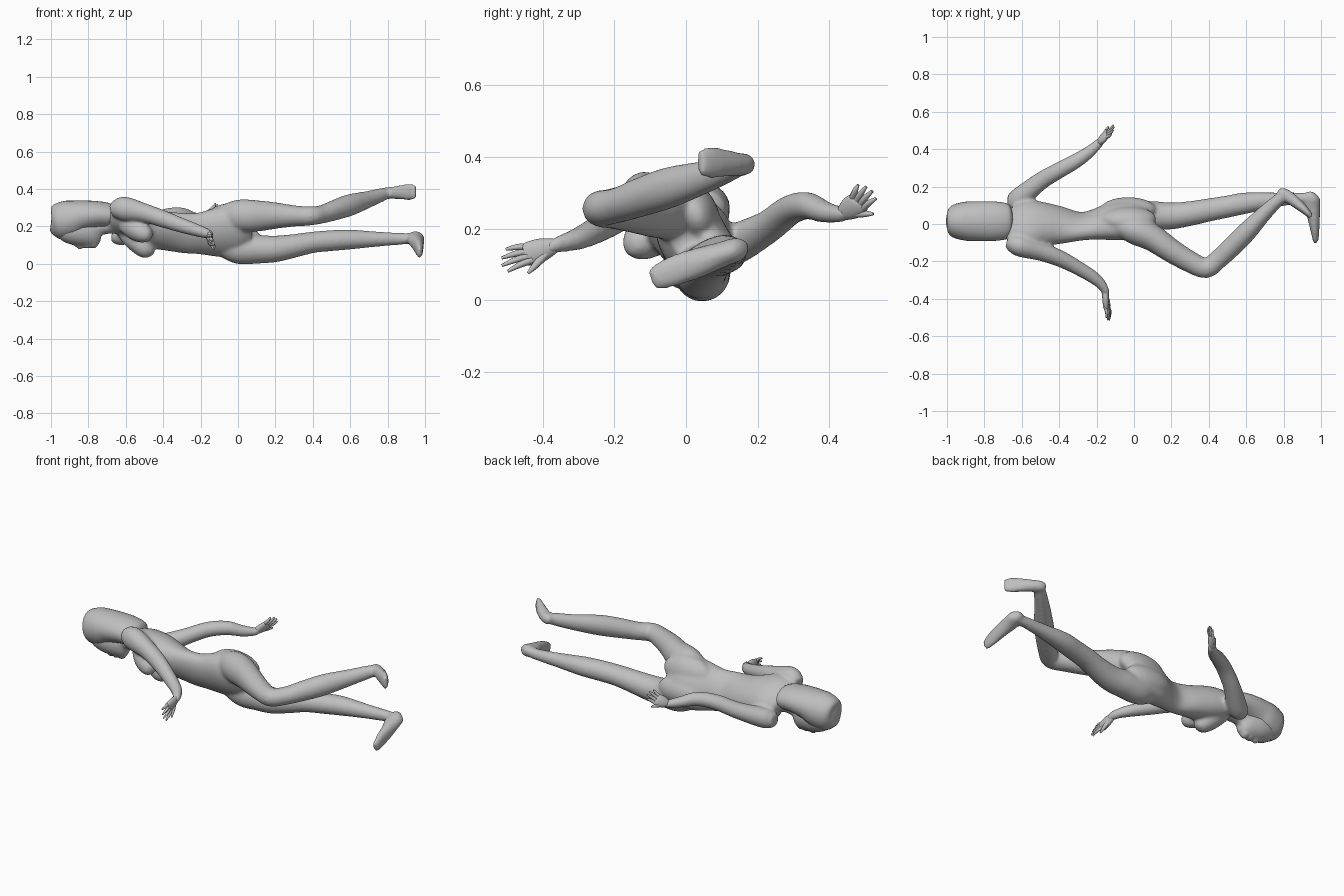
import bpy, bmesh, math
from mathutils import Vector, Matrix

if "Cube" in bpy.data.objects:
    bpy.data.objects.remove(bpy.data.objects["Cube"])

grey = bpy.data.materials.new("plain grey")
grey.use_nodes = True
GREY = (0.52, 0.52, 0.52, 1)
grey.diffuse_color = GREY
grey.node_tree.nodes["Principled BSDF"].inputs["Base Color"].default_value = GREY


def spline(a, b, c, d, t):
    return tuple(0.5 * (2*q + (r-p)*t + (2*p-5*q+4*r-s)*t*t + (3*q-p-3*r+s)*t**3)
                 for p, q, r, s in zip(a, b, c, d))


def loft(bm, keys, roll, sides=24, steps=4):
    """Skin ellipses (x, y, z, half width, half depth) along a smooth path."""
    if not isinstance(roll, (list, tuple)):
        roll = [roll] * len(keys)
    keys = [tuple(k) + (r,) for k, r in zip(keys, roll)]
    path = []
    for i in range(len(keys) - 1):
        quad = [keys[max(0, min(len(keys)-1, i+j))] for j in (-1, 0, 1, 2)]
        path += [spline(*quad, s / steps) for s in range(steps)]
    path.append(keys[-1])
    pts = [Vector(p[:3]) for p in path]
    rings = []
    for i, p in enumerate(path):
        t = (pts[min(i+1, len(pts)-1)] - pts[max(i-1, 0)]).normalized()
        r = math.radians(p[5])
        side = Vector((0, math.cos(r), math.sin(r)))
        side = (side - t * side.dot(t)).normalized()
        up = t.cross(side)
        rings.append([bm.verts.new(pts[i] + side * max(p[3], .002) * math.cos(a)
                                   + up * max(p[4], .002) * math.sin(a))
                      for a in (2 * math.pi * k / sides for k in range(sides))])
    faces = [bm.faces.new((A[k], A[(k+1) % sides], B[(k+1) % sides], B[k]))
             for A, B in zip(rings, rings[1:]) for k in range(sides)]
    faces += [bm.faces.new(rings[0]), bm.faces.new(rings[-1])]
    bmesh.ops.recalc_face_normals(bm, faces=faces)


def ball(bm, loc, size, roll=0):
    m = (Matrix.Translation(loc) @ Matrix.Rotation(math.radians(roll), 4, 'X')
         @ Matrix.Diagonal((*size, 1)))
    bmesh.ops.create_uvsphere(bm, u_segments=24, v_segments=14, radius=1, matrix=m)


def finish(bm, name, voxel=0, smooth=0):
    me = bpy.data.meshes.new(name)
    bm.to_mesh(me)
    bm.free()
    me.materials.append(grey)
    ob = bpy.data.objects.new(name, me)
    bpy.context.collection.objects.link(ob)
    for o in bpy.context.selected_objects:
        o.select_set(False)
    ob.select_set(True)
    bpy.context.view_layer.objects.active = ob
    bpy.ops.object.shade_smooth_by_angle(angle=math.radians(50))
    if voxel:
        mod = ob.modifiers.new("blend", 'REMESH')
        mod.mode, mod.voxel_size, mod.use_smooth_shade = 'VOXEL', voxel, True
        mod = ob.modifiers.new("soften", 'SMOOTH')
        mod.factor, mod.iterations = 0.5, smooth


# Body: torso, limbs and feet blended into one skin
body = bmesh.new()
loft(body, [(-.76, .015, .20, .05, .05), (-.69, .01, .215, .055, .055),
            (-.655, .005, .225, .11, .062), (-.58, 0, .225, .142, .086),
            (-.5, 0, .2, .13, .097), (-.4, -.005, .178, .118, .086),
            (-.29, -.012, .165, .115, .066), (-.21, -.003, .163, .118, .072),
            (-.1, .018, .17, .142, .094), (0, .025, .17, .142, .092),
            (.07, .03, .165, .115, .066)],
     [-30, -30, -30, -30, -34, -47, -65, -65, -62, -62, -62], sides=32)
# chest
loft(body, [(-.6, -.06, .215, .05, .05), (-.55, -.095, .185, .062, .058),
            (-.505, -.128, .163, .054, .052), (-.478, -.15, .152, .034, .034),
            (-.468, -.158, .149, .015, .015)], -30)
loft(body, [(-.6, .03, .17, .05, .05), (-.55, .008, .125, .062, .056),
            (-.5, -.01, .082, .058, .052), (-.472, -.02, .056, .036, .036),
            (-.464, -.024, .046, .015, .015)], 0)
# seat
ball(body, (-.03, .028, .24), (.15, .063, .088), 20)
ball(body, (-.03, .078, .14), (.15, .064, .078), 20)
# right leg, bent at the knee
loft(body, [(-.1, .0, .245, .05, .06), (0, -.03, .257, .077, .086),
            (.1, -.075, .256, .072, .084), (.2, -.143, .258, .064, .071),
            (.3, -.202, .256, .058, .057), (.385, -.236, .256, .054, .051),
            (.45, -.19, .265, .052, .049), (.52, -.125, .288, .054, .055),
            (.6, -.045, .315, .053, .058), (.7, .06, .346, .041, .045),
            (.785, .14, .375, .032, .034), (.81, .16, .383, .024, .024)], 0)
loft(body, [(.77, .178, .378, .016, .014), (.79, .168, .379, .03, .029),
            (.83, .142, .38, .033, .033), (.88, .103, .383, .04, .028),
            (.92, .068, .384, .045, .021), (.948, .038, .384, .038, .014)], 90)
# left leg, straight
loft(body, [(-.1, .045, .11, .06, .06), (0, .045, .081, .078, .081),
            (.1, .045, .078, .077, .077), (.2, .043, .08, .072, .071),
            (.3, .056, .096, .066, .063), (.4, .075, .115, .062, .057),
            (.5, .093, .124, .059, .056), (.6, .112, .13, .057, .053),
            (.75, .128, .132, .041, .04), (.87, .138, .134, .031, .032),
            (.95, .138, .136, .028, .028)], 0)
loft(body, [(.962, .166, .15, .016, .022), (.953, .147, .144, .033, .042),
            (.95, .1, .128, .036, .046), (.96, .04, .107, .042, .035),
            (.966, -.02, .087, .044, .026), (.97, -.065, .07, .04, .019),
            (.97, -.098, .058, .028, .014)], -68)
# arms
loft(body, [(-.675, -.095, .285, .035, .035), (-.615, -.115, .295, .058, .065),
            (-.5, -.147, .272, .05, .051), (-.4, -.183, .24, .045, .046),
            (-.3, -.235, .205, .039, .04), (-.2, -.298, .173, .033, .032),
            (-.155, -.353, .157, .022, .025), (-.152, -.385, .147, .018, .024)], 0)
loft(body, [(-.675, .125, .155, .035, .035), (-.62, .135, .155, .056, .056),
            (-.5, .228, .205, .048, .045), (-.4, .287, .25, .044, .042),
            (-.31, .337, .264, .04, .039), (-.24, .385, .247, .033, .031),
            (-.19, .43, .24, .025, .023), (-.175, .448, .248, .024, .019)], 0)
# face with nose, lips and chin
loft(body, [(-.965, .012, .195, .035, .04), (-.92, .012, .185, .068, .07),
            (-.86, .012, .18, .076, .084), (-.8, .012, .172, .067, .08),
            (-.76, .012, .165, .052, .072), (-.735, .012, .165, .03, .045)], 0)
ball(body, (-.845, .01, .096), (.026, .015, .02))
ball(body, (-.805, .01, .094), (.016, .026, .014))
ball(body, (-.77, .01, .1), (.022, .028, .018))
finish(body, "body", 0.0085, 11)

# Hair: rounded cap, long at the back of the neck
hair = bmesh.new()
loft(hair, [(-1, .015, .22, .03, .035), (-.992, .015, .22, .062, .07),
            (-.965, .015, .225, .088, .095), (-.9, .015, .238, .104, .102),
            (-.84, .015, .254, .106, .086), (-.76, .015, .262, .106, .074),
            (-.7, .015, .258, .1, .068), (-.675, .015, .252, .092, .06),
            (-.662, .015, .248, .075, .045)], 0, sides=32)
finish(hair, "hair")


# Hands: palm, four fanned fingers and a thumb
def hand(name, wrist, knuckle, tip, spread, roll):
    bm = bmesh.new()
    w, k, e, s = (Vector(v) for v in (wrist, knuckle, tip, spread))
    loft(bm, [(*w, .02, .017), (*w.lerp(k, .5), .032, .018),
              (*k, .034, .015), (*k.lerp(e, .2), .028, .01)], roll, sides=16)
    for i, length in zip((-1.5, -.5, .5, 1.5), (.85, 1, .95, .75)):
        a = k + s * i * .014
        b = k.lerp(e, length) + s * i * .022
        mid = a.lerp(b, .5) + Vector((.006, 0, .003))
        loft(bm, [(*a, .01, .01), (*mid, .0085, .0085), (*b, .004, .004)],
             roll, sides=8, steps=3)
    a = w.lerp(k, .4) - s * .015
    b = k.lerp(e, .2) - s * .055
    loft(bm, [(*a, .013, .012), (*a.lerp(b, .6), .01, .01), (*b, .004, .004)],
         roll, sides=8, steps=3)
    finish(bm, name)


hand("right_hand", (-.153, -.365, .153), (-.15, -.435, .13),
     (-.135, -.516, .107), (-.3, -.2, .9), 90)
hand("left_hand", (-.185, .435, .241), (-.15, .477, .268),
     (-.108, .512, .312), (-.1, -.7, .65), -45)
